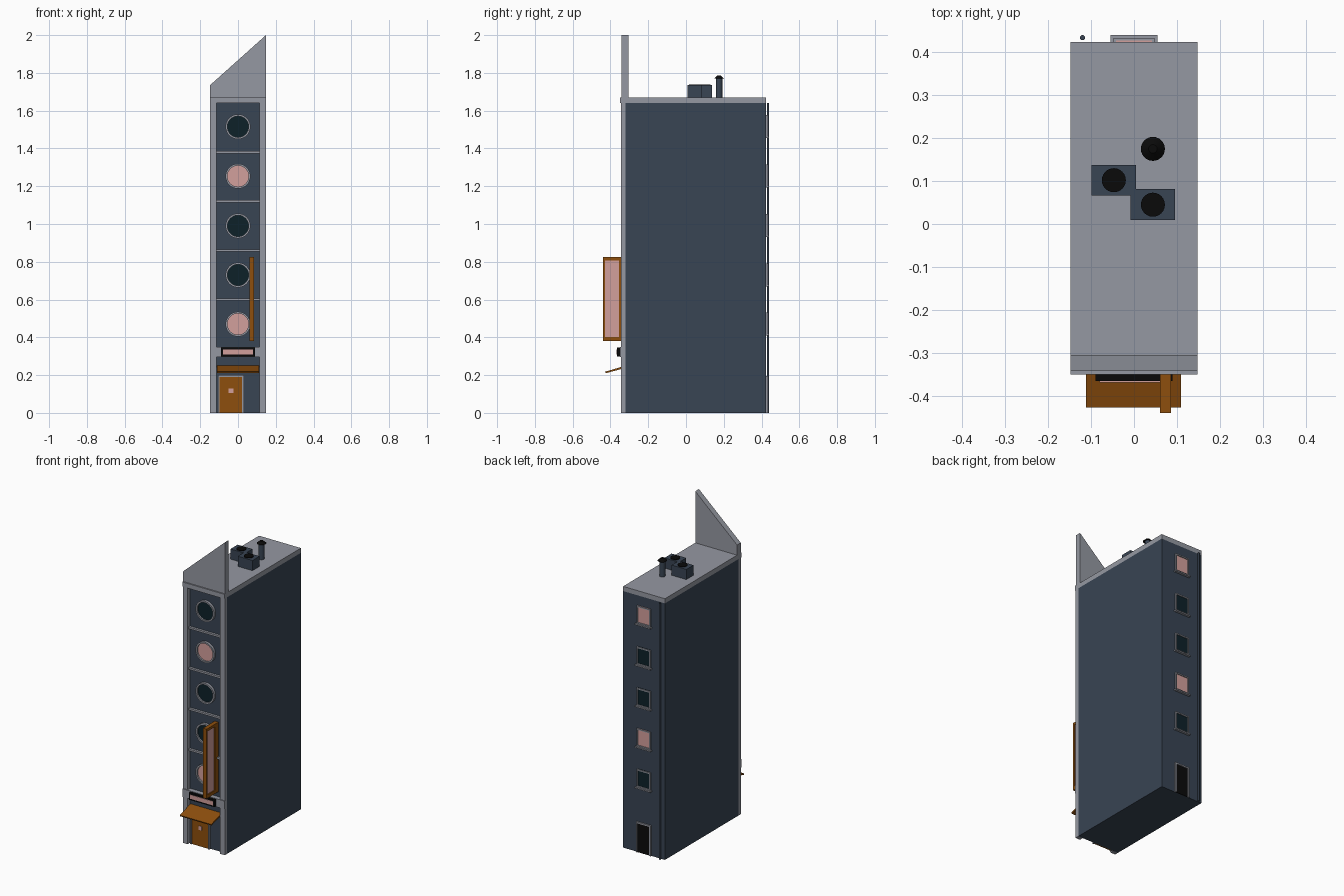
import bpy, bmesh, math
from mathutils import Matrix, Vector

cube = bpy.data.objects.get("Cube")
if cube:
    bpy.data.objects.remove(cube, do_unlink=True)


def material(name, rgb):
    m = bpy.data.materials.new(name)
    m.use_nodes = True
    m.diffuse_color = (*rgb, 1)
    m.node_tree.nodes["Principled BSDF"].inputs["Base Color"].default_value = (*rgb, 1)
    return m


NAVY = material("navy wall", (0.04, 0.058, 0.087))
GREY = material("grey trim", (0.3, 0.315, 0.36))
ORANGE = material("burnt orange", (0.27, 0.078, 0.004))
PINK = material("pink light", (0.65, 0.35, 0.335))
GLASS = material("dark glass", (0.004, 0.015, 0.022))
BLACK = material("black", (0.003, 0.003, 0.003))


def finish(name, bm, mat, smooth=False):
    bmesh.ops.recalc_face_normals(bm, faces=bm.faces)
    mesh = bpy.data.meshes.new(name)
    bm.to_mesh(mesh)
    bm.free()
    mesh.materials.append(mat)
    ob = bpy.data.objects.new(name, mesh)
    bpy.context.collection.objects.link(ob)
    if smooth:
        bpy.ops.object.select_all(action="DESELECT")
        ob.select_set(True)
        bpy.context.view_layer.objects.active = ob
        bpy.ops.object.shade_smooth_by_angle(angle=math.radians(35))
    return ob


def add_box(bm, x, y, z):
    size = [b - a for a, b in (x, y, z)]
    mid = [(a + b) / 2 for a, b in (x, y, z)]
    bmesh.ops.create_cube(bm, size=1, matrix=Matrix.Translation(mid) @ Matrix.Diagonal((*size, 1)))


def box(name, x, y, z, mat):
    bm = bmesh.new()
    add_box(bm, x, y, z)
    return finish(name, bm, mat)


def cylinder(name, centre, r1, r2, depth, mat, turn=None):
    bm = bmesh.new()
    matrix = Matrix.Translation(centre) @ (turn or Matrix())
    bmesh.ops.create_cone(bm, cap_ends=True, segments=24, radius1=r1, radius2=r2, depth=depth, matrix=matrix)
    return finish(name, bm, mat, True)


def prism(name, points, axis, start, end, mat):
    """Extrude a flat outline along x or y."""
    bm = bmesh.new()
    place = (lambda a, b: (start, a, b)) if axis == "x" else (lambda a, b: (a, start, b))
    face = bm.faces.new([bm.verts.new(place(a, b)) for a, b in points])
    moved = bmesh.ops.extrude_face_region(bm, geom=[face])["geom"]
    step = Vector((end - start, 0, 0)) if axis == "x" else Vector((0, end - start, 0))
    bmesh.ops.translate(bm, vec=step, verts=[v for v in moved if isinstance(v, bmesh.types.BMVert)])
    return finish(name, bm, mat)


def frame(name, x, y, z, t, mat, bottom=True):
    """Rectangular border facing front or back."""
    bm = bmesh.new()
    add_box(bm, (x[0], x[0] + t), y, z)
    add_box(bm, (x[1] - t, x[1]), y, z)
    add_box(bm, (x[0] + t, x[1] - t), y, (z[1] - t, z[1]))
    if bottom:
        add_box(bm, (x[0] + t, x[1] - t), y, (z[0], z[0] + t))
    return finish(name, bm, mat)


def ring(name, z, inner, outer, front, back):
    """Round window surround, spun about the y axis."""
    bm = bmesh.new()
    verts = [bm.verts.new((r, y, z)) for r, y in
             ((inner, back), (inner, front), (outer, front), (outer, back))]
    edges = [bm.edges.new((verts[i], verts[(i + 1) % 4])) for i in range(4)]
    bmesh.ops.spin(bm, geom=verts + edges, cent=(0, 0, z), axis=(0, 1, 0), angle=math.tau, steps=32)
    bmesh.ops.remove_doubles(bm, verts=bm.verts, dist=0.0001)
    return finish(name, bm, GREY, True)


W = 0.148
WALL = -0.32
BACK = 0.424
ROOF = 1.67
FLOORS = [0.47, 0.73, 0.99, 1.253, 1.515]

# Main block, roof slab and slanted parapet
box("body", (-W, W), (WALL, BACK), (0, 1.64), NAVY)
box("roof_slab", (-W, W), (-0.35, BACK), (1.64, ROOF), GREY)
prism("parapet", [(-W, ROOF), (W, ROOF), (W, 2), (-W, 1.735)], "y", -0.342, -0.305, GREY)

# Front trim
for side, s in (("right", -1), ("left", 1)):
    box(side + "_pilaster", sorted((s * 0.115, s * W)), (-0.345, WALL), (0, 1.64), GREY)
for i, z in enumerate((0.6, 0.86, 1.12, 1.38)):
    box(f"floor_ledge_{i}", (-0.115, 0.115), (-0.335, WALL), (z - 0.006, z + 0.006), GREY)
box("shop_band", (-W, W), (-0.35, WALL), (0.296, 0.348), GREY)

# Round front windows
quarter = Matrix.Rotation(math.pi / 2, 4, "X")
for i, z in enumerate(FLOORS):
    ring(f"round_window_frame_{i}", z, 0.056, 0.066, -0.336, WALL)
    cylinder(f"round_window_pane_{i}", (0, -0.322, z), 0.058, 0.058, 0.008,
             PINK if i in (0, 3) else GLASS, quarter)

# Rear windows with sills
for i, z in enumerate(FLOORS):
    top = z + 0.062
    low = z - 0.052
    box(f"rear_pane_{i}", (-0.042, 0.042), (BACK, 0.427), (low, top),
        PINK if i in (1, 4) else GLASS)
    frame(f"rear_frame_{i}", (-0.048, 0.048), (BACK, 0.433), (low, top), 0.008, GREY)
    box(f"rear_sill_{i}", (-0.055, 0.055), (BACK, 0.44), (low - 0.008, low), GREY)

# Rear door and drainpipe
box("rear_door", (-0.045, 0.045), (BACK, 0.427), (0, 0.185), BLACK)
frame("rear_door_frame", (-0.052, 0.052), (BACK, 0.433), (0, 0.195), 0.009, GREY, False)
cylinder("drainpipe", (-0.12, 0.434, 0.82), 0.006, 0.006, 1.64, NAVY)

# Front door
box("front_door", (-0.097, 0.023), (-0.328, WALL), (0, 0.192), ORANGE)
frame("front_door_frame", (-0.106, 0.031), (-0.335, WALL), (0, 0.2), 0.009, GREY, False)
box("door_window", (-0.049, -0.025), (-0.331, -0.328), (0.105, 0.13), PINK)

# Sloping awning
prism("awning", [(WALL, 0.25), (WALL, 0.238), (-0.425, 0.21), (-0.428, 0.218)],
      "x", -0.112, 0.11, ORANGE)

# Small sign above the entrance
box("sign_case", (-0.09, 0.09), (-0.366, -0.35), (0.299, 0.345), BLACK)
box("sign_face", (-0.08, 0.08), (-0.369, -0.366), (0.309, 0.335), PINK)

# Projecting vertical sign with a recessed lit panel
bm = bmesh.new()
for y in ((-0.44, -0.43), (-0.355, WALL)):
    add_box(bm, (0.06, 0.086), y, (0.38, 0.825))
for z in ((0.38, 0.402), (0.808, 0.825)):
    add_box(bm, (0.06, 0.086), (-0.43, -0.355), z)
finish("hanging_sign_frame", bm, ORANGE)
box("hanging_sign_panel", (0.066, 0.08), (-0.43, -0.355), (0.402, 0.808), PINK)

# Rooftop fan units and vent pipe
for name, x, y in (("right", -0.047, 0.102), ("left", 0.044, 0.045)):
    box(name + "_fan_unit", (x - 0.052, x + 0.052), (y - 0.036, y + 0.036), (ROOF, 1.735), NAVY)
    cylinder(name + "_fan", (x, y, 1.736), 0.028, 0.028, 0.006, BLACK)
cylinder("vent_pipe", (0.044, 0.175, 1.72), 0.017, 0.017, 0.1, NAVY)
cylinder("vent_cap", (0.044, 0.175, 1.777), 0.028, 0.01, 0.016, BLACK)
